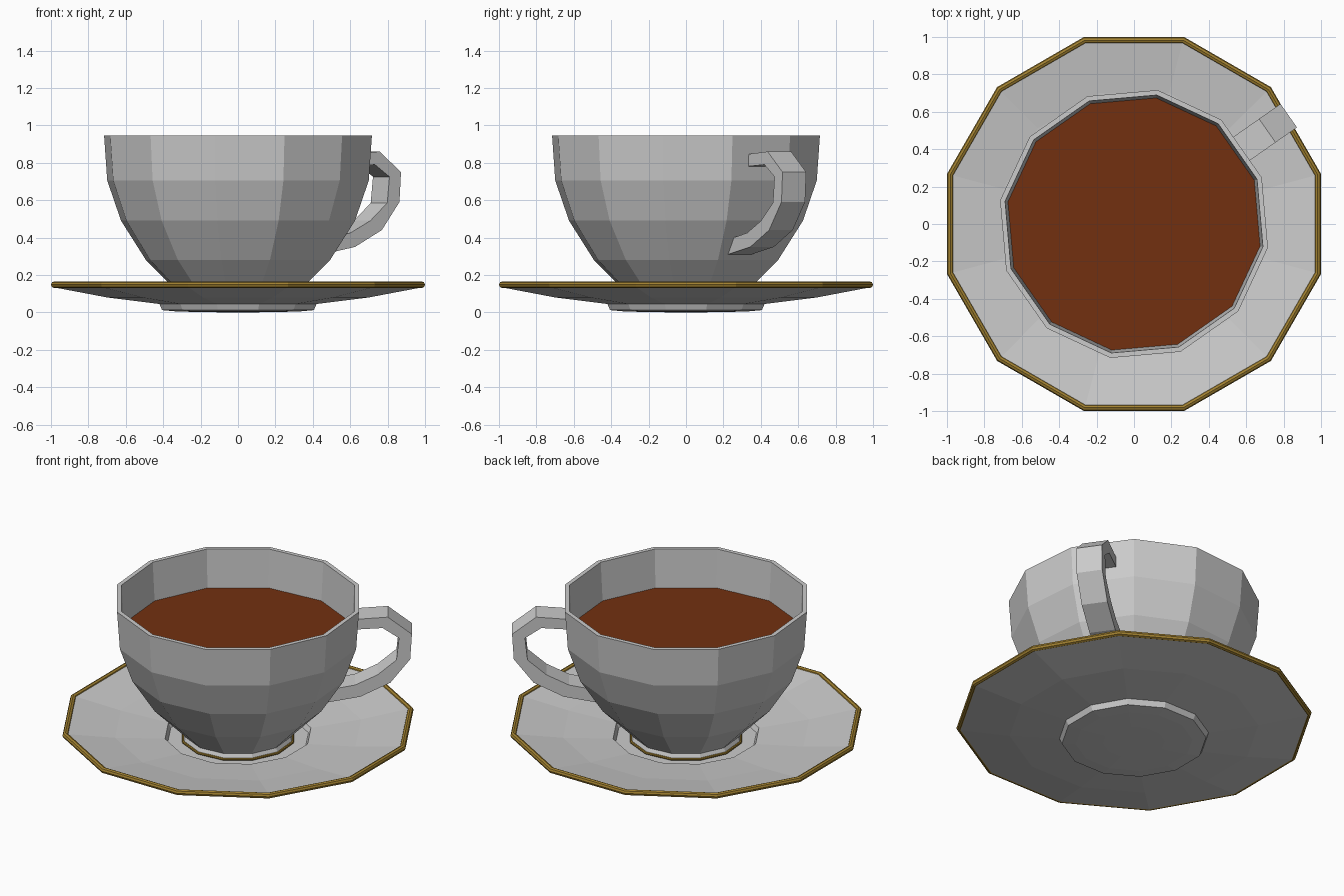
import bpy, bmesh, math

if "Cube" in bpy.data.objects:
    bpy.data.objects.remove(bpy.data.objects["Cube"])

SIDES = 12
CUP_TURN = math.radians(20)      # cup and handle are turned on the saucer
HANDLE_DIR = math.radians(35)


def material(name, color):
    m = bpy.data.materials.new(name)
    m.diffuse_color = (*color, 1)
    m.use_nodes = True
    m.node_tree.nodes["Principled BSDF"].inputs["Base Color"].default_value = m.diffuse_color
    return m


def finish(bm, name, mat=None):
    bmesh.ops.remove_doubles(bm, verts=bm.verts, dist=1e-5)
    bmesh.ops.recalc_face_normals(bm, faces=bm.faces)
    me = bpy.data.meshes.new(name)
    bm.to_mesh(me)
    bm.free()
    ob = bpy.data.objects.new(name, me)
    bpy.context.collection.objects.link(ob)
    if mat:
        me.materials.append(mat)
    return ob


def lathe(name, profile, turn, mat=None, closed=False):
    """Spin a (radius, z) profile into a 12-sided flat-faced solid."""
    bm = bmesh.new()
    rings = []
    for r, z in profile:
        if r == 0:
            rings.append([bm.verts.new((0, 0, z))] * SIDES)
        else:
            angles = [turn + math.tau * i / SIDES for i in range(SIDES)]
            rings.append([bm.verts.new((r * math.cos(a), r * math.sin(a), z)) for a in angles])
    pairs = list(zip(rings, rings[1:]))
    if closed:
        pairs.append((rings[-1], rings[0]))
    for a, b in pairs:
        for i in range(SIDES):
            j = (i + 1) % SIDES
            bm.faces.new(list(dict.fromkeys((a[i], a[j], b[j], b[i]))))
    return finish(bm, name, mat)


def ring(name, radius, z, tube, turn, mat):
    pts = [(radius + tube * math.cos(k * math.tau / 8), z + tube * math.sin(k * math.tau / 8))
           for k in range(8)]
    return lathe(name, pts, turn, mat, closed=True)


gold = material("gold", (0.36, 0.22, 0.03))
tea_brown = material("tea_brown", (0.17, 0.03, 0.005))

# Saucer with foot and sunken well
lathe("saucer", [(0, 0.0), (0.18, 0.001), (0.34, 0.005), (0.42, 0.012), (0.435, 0.045),
                 (0.725, 0.08), (1.02, 0.134), (1.02, 0.158), (0.725, 0.11),
                 (0.43, 0.08), (0.415, 0.05), (0, 0.05)], math.radians(15))
ring("saucer_gold_rim", 1.017, 0.148, 0.018, math.radians(15), gold)

# Cup: outer wall, rim, inner wall
lathe("cup", [(0, 0.055), (0.33, 0.055), (0.312, 0.09), (0.335, 0.115), (0.50, 0.28),
              (0.635, 0.49), (0.71, 0.705), (0.727, 0.945), (0.70, 0.945),
              (0.685, 0.705), (0.608, 0.49), (0.472, 0.29), (0.30, 0.13), (0, 0.13)], CUP_TURN)
ring("cup_gold_foot", 0.328, 0.062, 0.008, CUP_TURN, gold)

# Tea surface
lathe("tea", [(0.685, 0.703), (0, 0.703)], CUP_TURN, tea_brown)

# Handle: outer and inner outlines (distance from axis, z), given width
outer = [(0.675, 0.845), (0.87, 0.86), (1.01, 0.75), (1.0, 0.59), (0.885, 0.44), (0.71, 0.35), (0.50, 0.31)]
inner = [(0.675, 0.78), (0.84, 0.79), (0.935, 0.725), (0.92, 0.585), (0.81, 0.49), (0.68, 0.425), (0.48, 0.385)]
c, s, w = math.cos(HANDLE_DIR), math.sin(HANDLE_DIR), 0.077
bm = bmesh.new()
loops = [[bm.verts.new((d * c - t * s, d * s + t * c, z)) for d, z, t in
          ((*o, -w), (*o, w), (*i, w), (*i, -w))] for o, i in zip(outer, inner)]
for a, b in zip(loops, loops[1:]):
    for k in range(4):
        n = (k + 1) % 4
        bm.faces.new((a[k], a[n], b[n], b[k]))
bm.faces.new(loops[0])
bm.faces.new(loops[-1])
finish(bm, "handle")
